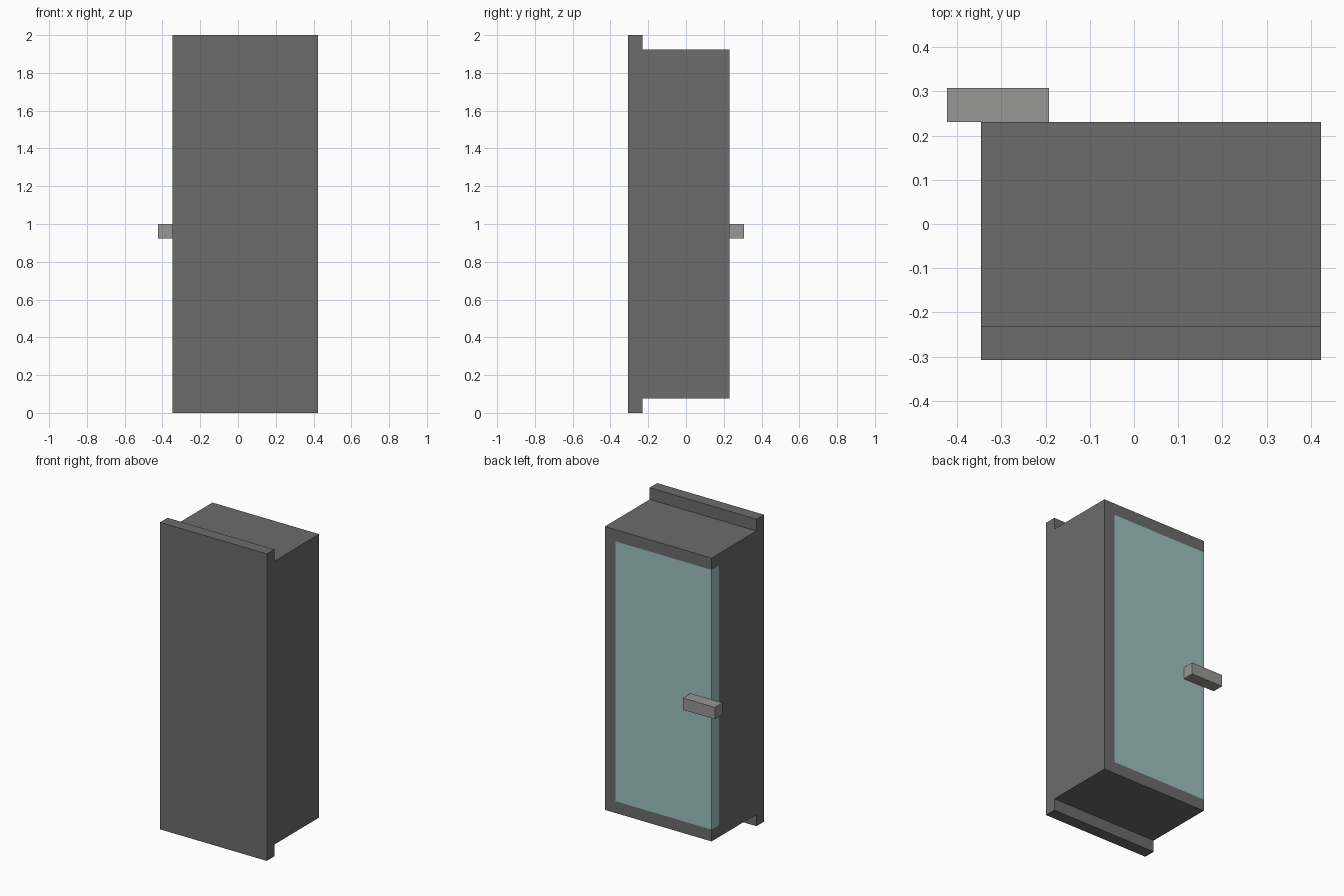
import bpy

if "Cube" in bpy.data.objects:
    bpy.data.objects.remove(bpy.data.objects["Cube"])

U = 1 / 13  # module: the cabinet is 26 modules tall


def linear(c):
    c /= 255
    return c / 12.92 if c <= 0.04045 else ((c + 0.055) / 1.055) ** 2.4


def material(name, rgb):
    m = bpy.data.materials.new(name)
    m.diffuse_color = (*[linear(c) for c in rgb], 1)
    m.use_nodes = True
    m.node_tree.nodes["Principled BSDF"].inputs["Base Color"].default_value = m.diffuse_color
    return m


def box(name, lo, hi, mat):
    """Box between two corners given in modules."""
    centre = [(a + b) / 2 * U for a, b in zip(lo, hi)]
    bpy.ops.mesh.primitive_cube_add(size=1, location=centre)
    o = bpy.context.object
    o.name = name
    o.scale = [(b - a) * U for a, b in zip(lo, hi)]
    bpy.ops.object.transform_apply(location=False, rotation=False, scale=True)
    o.data.materials.append(mat)
    return o


dark = material("dark grey", (108, 108, 108))
light = material("light grey", (151, 152, 149))
glass = material("pale teal glass", (159, 193, 193))

# Wall plate, taller than the cabinet body
box("wall_plate", (-4.5, -4, 0), (5.5, -3, 26), dark)

# Cabinet body with a recess open at the door face and the handle side
body = box("cabinet_body", (-4.5, -3, 1), (5.5, 3, 25), dark)
cutter = box("door_recess_cutter", (-6, 2, 2), (4.5, 4, 24), dark)
cutter.hide_render = True
cutter.hide_set(True)
cut = body.modifiers.new("door_recess", 'BOOLEAN')
cut.operation = 'DIFFERENCE'
cut.solver = 'EXACT'
cut.object = cutter

# Glass door flush in the recess
box("glass_door", (-4.5, 2, 2), (4.5, 3, 24), glass)

# Handle bar reaching past the door edge
box("door_handle", (-5.5, 3, 12), (-2.5, 4, 13), light)
